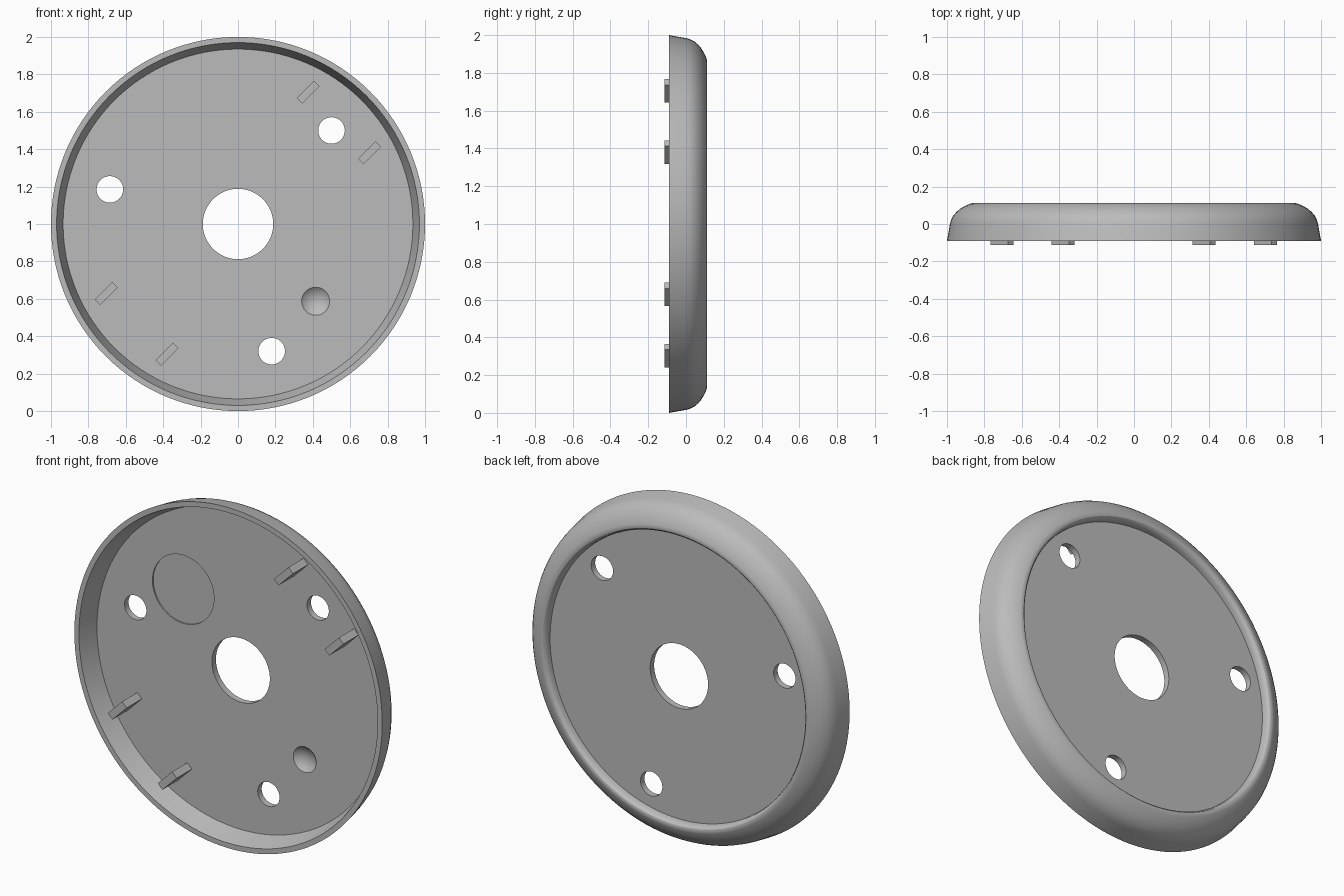
import bpy, bmesh, math
from mathutils import Matrix, Vector

old = bpy.data.objects.get("Cube")
if old:
    bpy.data.objects.remove(old, do_unlink=True)

FLOOR, BACK = 0.027, 0.064      # front and back faces of the thin panel

grey = bpy.data.materials.new("plain grey")
grey.use_nodes = True
colour = (0.5, 0.5, 0.5, 1)
grey.diffuse_color = colour
grey.node_tree.nodes["Principled BSDF"].inputs["Base Color"].default_value = colour


def make_object(name, bm):
    bmesh.ops.recalc_face_normals(bm, faces=bm.faces)
    mesh = bpy.data.meshes.new(name)
    bm.to_mesh(mesh)
    bm.free()
    mesh.materials.append(grey)
    obj = bpy.data.objects.new(name, mesh)
    bpy.context.collection.objects.link(obj)
    return obj


def cylinder(name, x, z, radius, y0, y1):
    bm = bmesh.new()
    place = Matrix.Translation((x, (y0 + y1) / 2, z)) @ Matrix.Rotation(math.pi / 2, 4, 'X')
    bmesh.ops.create_cone(bm, cap_ends=True, segments=48, radius1=radius,
                          radius2=radius, depth=y1 - y0, matrix=place)
    return make_object(name, bm)


def ball(name, x, y, z, radius):
    bm = bmesh.new()
    bmesh.ops.create_uvsphere(bm, u_segments=48, v_segments=32, radius=radius,
                              matrix=Matrix.Translation((x, y, z)))
    return make_object(name, bm)


# Dish: closed (radius, y) section turned about the y axis
section = [(0.188, FLOOR), (0.935, FLOOR), (0.97, -0.09), (1.0, -0.09),
           (0.984, 0.0), (0.978, 0.022), (0.966, 0.045), (0.95, 0.064),
           (0.93, 0.081), (0.905, 0.096), (0.88, 0.107), (0.866, 0.111),
           (0.854, 0.108), (0.845, 0.099), (0.84, 0.085), (0.838, BACK),
           (0.188, BACK)]
bm = bmesh.new()
verts = [bm.verts.new((r, y, 1)) for r, y in section]
edges = [bm.edges.new((v, verts[i - 1])) for i, v in enumerate(verts)]
bmesh.ops.spin(bm, geom=verts + edges, cent=(0, 0, 1), axis=(0, 1, 0),
               angle=math.tau, steps=128, use_merge=False)
bmesh.ops.remove_doubles(bm, verts=bm.verts, dist=0.0001)
dish = make_object("round_dish", bm)

# Screw holes, shallow round recess and ball dimple
cutters = [cylinder("hole_cutter", x, z, 0.071, -0.05, 0.15)
           for x, z in ((-0.685, 1.185), (0.5, 1.5), (0.18, 0.32))]
cutters.append(cylinder("recess_cutter", -0.375, 1.375, 0.2, -0.05, FLOOR + 0.008))
cutters.append(ball("dimple_cutter", 0.415, FLOOR - 0.079, 0.587, 0.109))

bpy.context.view_layer.objects.active = dish
for cutter in cutters:
    cutter.hide_render = True
    mod = dish.modifiers.new("cut", 'BOOLEAN')
    mod.operation, mod.solver, mod.object = 'DIFFERENCE', 'EXACT', cutter
    bpy.ops.object.modifier_apply(modifier=mod.name)
for cutter in cutters:
    bpy.data.objects.remove(cutter, do_unlink=True)

bpy.ops.object.select_all(action='DESELECT')
dish.select_set(True)
bpy.ops.object.shade_smooth_by_angle(angle=math.radians(30))

# Four locating tabs standing on the panel, turned 45 degrees
tip = -0.113
for i, (x, z) in enumerate(((0.375, 1.705), (0.703, 1.38), (-0.705, 0.628), (-0.38, 0.303))):
    bm = bmesh.new()
    place = (Matrix.Translation((x, (tip + FLOOR) / 2, z))
             @ Matrix.Rotation(-math.pi / 4, 4, 'Y')
             @ Matrix.Diagonal(Vector((0.132, FLOOR - tip, 0.042, 1))))
    bmesh.ops.create_cube(bm, size=1, matrix=place)
    make_object(f"locating_tab_{i + 1}", bm)
